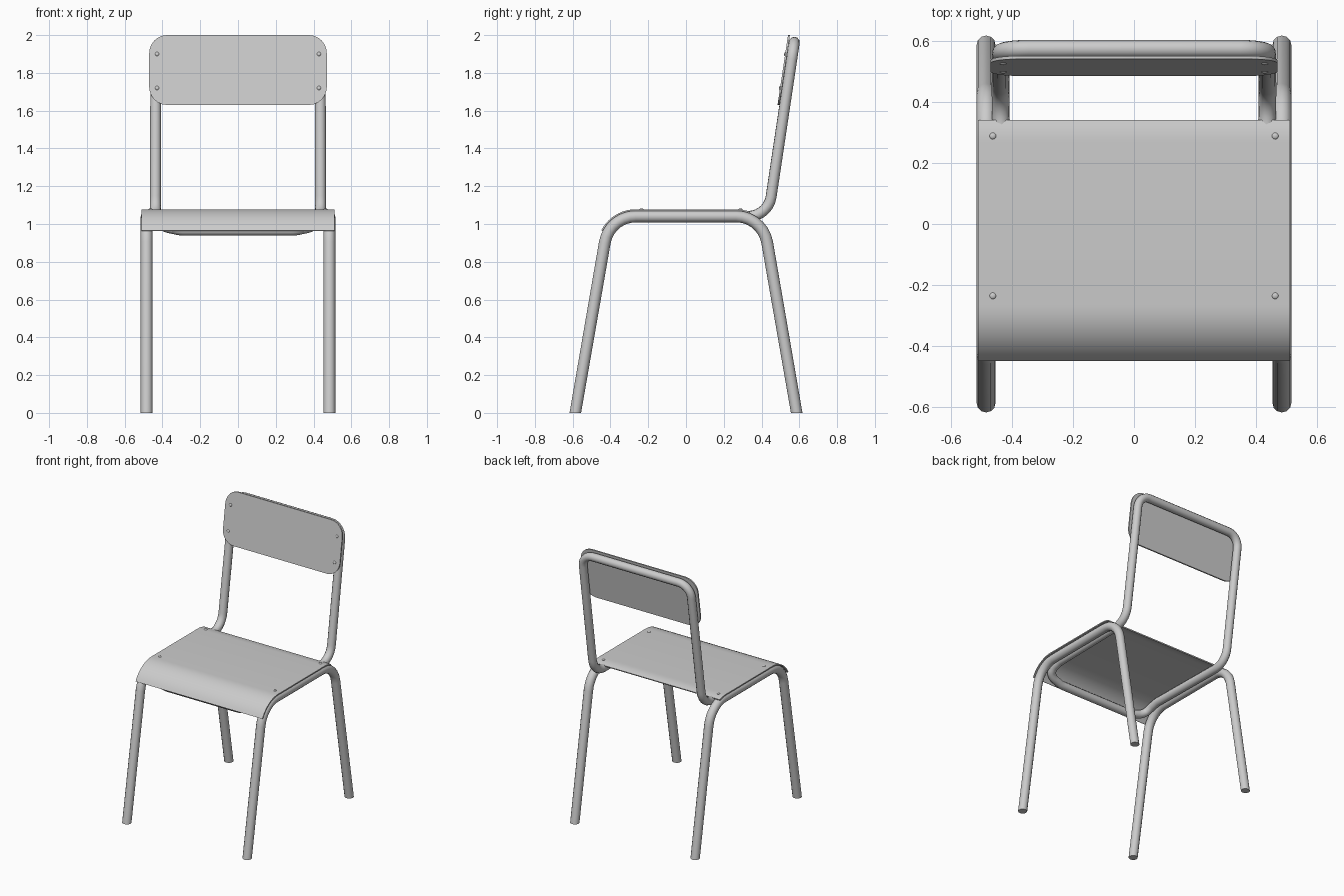
import bpy, bmesh, math
from mathutils import Vector
from mathutils.geometry import interpolate_bezier

if "Cube" in bpy.data.objects:
    bpy.data.objects.remove(bpy.data.objects["Cube"])

LEG_X, TUBE_R = 0.484, 0.031
BEND_Y, BEND_Z = 0.266, 0.873      # centre of the leg bend


def smooth(ob):
    ob.data.shade_smooth()
    ob.data.set_sharp_from_angle(angle=math.radians(40))
    return ob


def mesh_object(name, bm):
    bmesh.ops.recalc_face_normals(bm, faces=bm.faces)
    me = bpy.data.meshes.new(name)
    bm.to_mesh(me)
    bm.free()
    ob = bpy.data.objects.new(name, me)
    bpy.context.collection.objects.link(ob)
    return smooth(ob)


def rounded_path(corners, closed):
    """corners: (point, tangent length); each corner becomes an arc."""
    pts, n = [], len(corners)
    for i, (p, t) in enumerate(corners):
        p = Vector(p)
        if t == 0 or (not closed and i in (0, n - 1)):
            pts.append(p)
            continue
        a = (Vector(corners[i - 1][0]) - p).normalized()
        b = (Vector(corners[(i + 1) % n][0]) - p).normalized()
        turn = math.pi - a.angle(b)
        h = 4 / 3 * math.tan(turn / 4) * t / math.tan(turn / 2)
        pts += interpolate_bezier(p + a * t, p + a * (t - h),
                                  p + b * (t - h), p + b * t, 8)
    return pts


def tube(name, corners, radius, closed=False):
    cu = bpy.data.curves.new(name, 'CURVE')
    cu.dimensions = '3D'
    cu.bevel_depth, cu.bevel_resolution = radius, 4
    cu.use_fill_caps = True
    pts = rounded_path(corners, closed)
    sp = cu.splines.new('POLY')
    sp.points.add(len(pts) - 1)
    for q, p in zip(sp.points, pts):
        q.co = (*p, 1)
    sp.use_cyclic_u = closed
    ob = bpy.data.objects.new(name, cu)
    bpy.context.collection.objects.link(ob)
    bpy.ops.object.select_all(action='DESELECT')
    ob.select_set(True)
    bpy.context.view_layer.objects.active = ob
    bpy.ops.object.convert(target='MESH')
    return smooth(bpy.context.object)


def slab(name, outline, push):
    """Face from an outline, extruded along push."""
    bm = bmesh.new()
    f = bm.faces.new([bm.verts.new(p) for p in outline])
    ext = bmesh.ops.extrude_face_region(bm, geom=[f], use_keep_orig=True)
    bmesh.ops.translate(bm, vec=push,
                        verts=[g for g in ext['geom'] if isinstance(g, bmesh.types.BMVert)])
    return mesh_object(name, bm)


def back_y(z):
    """Centre line of the leaning back posts."""
    return 0.447 + 0.15 * (z - 1.12)


# Leg frames: front leg, seat rail and back leg in one bent tube
for side, s in (("left", -1), ("right", 1)):
    x = s * LEG_X
    leg = tube(side + "_leg_frame",
               [((x, -0.586, 0), 0), ((x, -0.406, 1.04), 0.14),
                ((x, 0.406, 1.04), 0.14), ((x, 0.586, 0), 0)], TUBE_R)
    for v in leg.data.vertices:
        if v.co.z < 0.05:
            v.co.z = 0

# Inner frame: closed loop under the seat and up round the back
half = [((0.30, -0.404, 0.967), 0.02), ((0.38, -0.39, 0.984), 0.02),
        ((0.415, -0.37, 1.004), 0.02), ((0.425, -0.33, 1.027), 0.02),
        ((0.425, -0.27, 1.04), 0.02), ((0.437, back_y(1.04), 1.04), 0.105),
        ((0.435, back_y(1.962), 1.962), 0.09)]
mirror = [((-p[0], p[1], p[2]), t) for p, t in reversed(half)]
tube("back_frame", half + mirror, 0.029, closed=True)


# Seat: thin sheet that follows the rail bends at both ends
def seat_line(r):
    front = [math.radians(153 - 63 * i / 10) for i in range(11)]
    rear = [math.radians(90 - 21 * i / 4) for i in range(5)]
    return [(-0.51, c + r * math.cos(a), BEND_Z + r * math.sin(a))
            for c, arc in ((-BEND_Y, front), (BEND_Y, rear)) for a in arc]


slab("seat", seat_line(0.205) + seat_line(0.197)[::-1], (1.02, 0, 0))

# Backrest: rounded rectangle leaning with the posts
z0, z1, w, r = 1.63, 2.0, 0.47, 0.095
outline = []
for k, (cx, cz) in enumerate(((w - r, z1 - r), (r - w, z1 - r), (r - w, z0 + r), (w - r, z0 + r))):
    for i in range(7):
        a = math.radians(90 * k + 15 * i)
        z = cz + r * math.sin(a)
        outline.append((cx + r * math.cos(a), back_y(z) - 0.029, z))
slab("backrest", outline, (0, -0.01, 0))


# Domed screw heads
def screw(name, loc, tilt):
    bm = bmesh.new()
    bmesh.ops.create_uvsphere(bm, u_segments=12, v_segments=8, radius=0.011)
    bmesh.ops.scale(bm, vec=(1, 1, 0.5), verts=bm.verts)
    ob = mesh_object(name, bm)
    ob.location, ob.rotation_euler.x = loc, tilt


for s in (-1, 1):
    for y in (-0.235, 0.288):
        screw("seat_screw", (s * 0.462, y, 1.077), 0)
    for z in (1.72, 1.90):
        screw("backrest_screw", (s * 0.428, back_y(z) - 0.039, z), math.radians(81.5))
